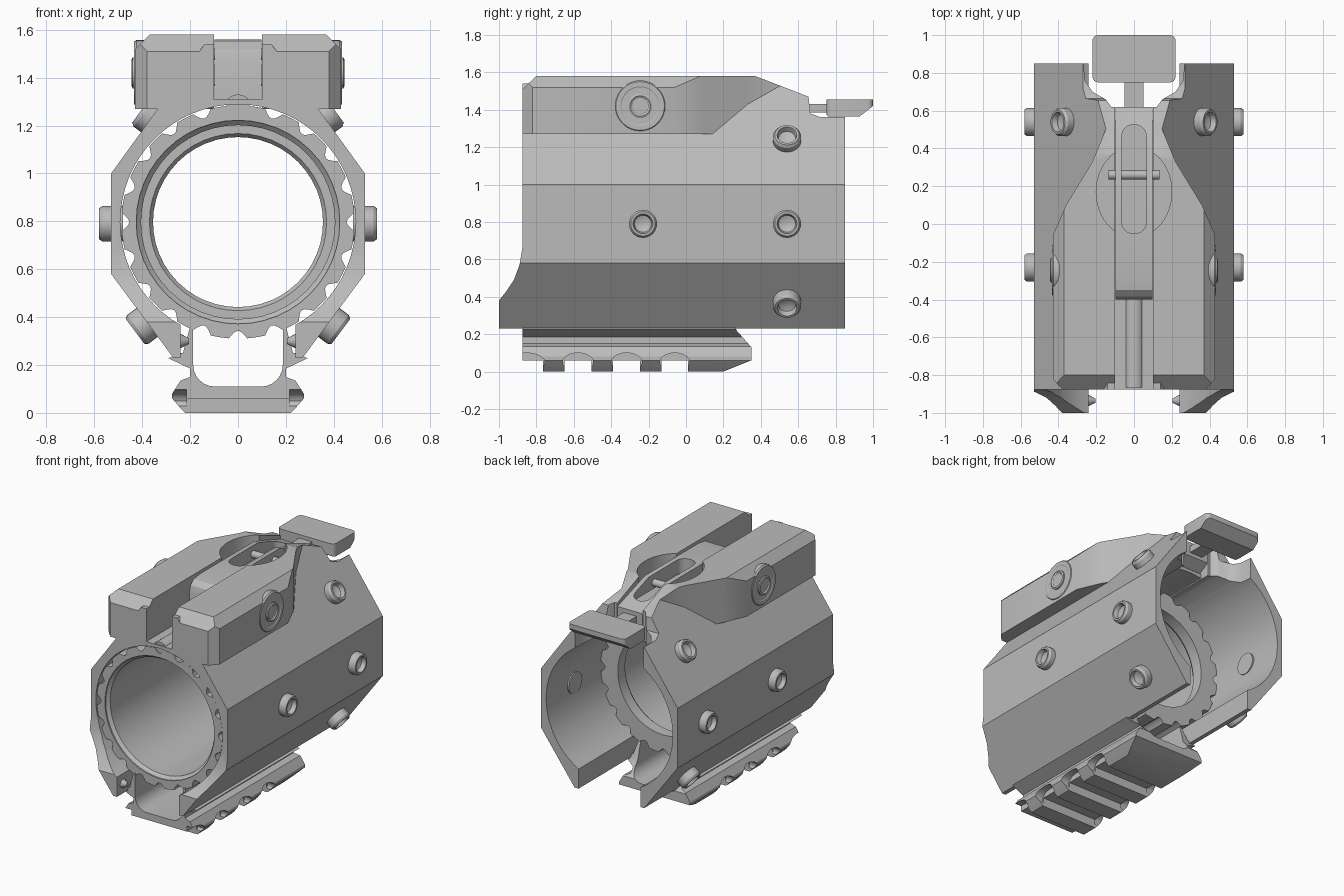
import bpy, bmesh, math
from mathutils import Vector

cube = bpy.data.objects.get("Cube")
if cube:
    bpy.data.objects.remove(cube, do_unlink=True)

grey = bpy.data.materials.new("plain_grey")
grey.use_nodes = True
grey.diffuse_color = (0.5, 0.5, 0.5, 1)
grey.node_tree.nodes["Principled BSDF"].inputs["Base Color"].default_value = (0.5, 0.5, 0.5, 1)
CZ = 0.797  # height of the bore axis


def finish(name, bm):
    bmesh.ops.recalc_face_normals(bm, faces=bm.faces)
    me = bpy.data.meshes.new(name)
    bm.to_mesh(me)
    bm.free()
    me.materials.append(grey)
    ob = bpy.data.objects.new(name, me)
    bpy.context.collection.objects.link(ob)
    return ob


def prism(name, pts, axis, a, b):
    """Extrude a 2D outline along an axis from a to b."""
    place = {"x": lambda p, h: (h, p[0], p[1]),
             "y": lambda p, h: (p[0], h, p[1]),
             "z": lambda p, h: (p[0], p[1], h)}[axis]
    bm = bmesh.new()
    lo = [bm.verts.new(place(p, a)) for p in pts]
    hi = [bm.verts.new(place(p, b)) for p in pts]
    bm.faces.new(lo)
    bm.faces.new(hi)
    for i in range(len(pts)):
        j = (i + 1) % len(pts)
        bm.faces.new((lo[i], lo[j], hi[j], hi[i]))
    return finish(name, bm)


def box(name, x0, x1, y0, y1, z0, z1):
    return prism(name, [(x0, y0), (x1, y0), (x1, y1), (x0, y1)], "z", z0, z1)


def ellipse(cx, cy, rx, ry, n=48):
    return [(cx + rx * math.cos(2 * math.pi * i / n),
             cy + ry * math.sin(2 * math.pi * i / n)) for i in range(n)]


def both(half):
    """Mirror a half outline (bottom to top) into a full one."""
    return half + [(-x, z) for x, z in reversed(half)]


def rounded(x0, x1, y0, y1, r, n=6):
    pts = []
    for k, (cx, cy) in enumerate([(x1 - r, y1 - r), (x0 + r, y1 - r), (x0 + r, y0 + r), (x1 - r, y0 + r)]):
        for i in range(n + 1):
            t = math.pi / 2 * (k + i / n)
            pts.append((cx + r * math.cos(t), cy + r * math.sin(t)))
    return pts


def lathe(name, base, direction, profile, n=28):
    """Turn (radius, height) pairs about a direction; both ends are capped."""
    q = Vector(direction).to_track_quat("Z", "Y")
    bm = bmesh.new()
    rings = [[bm.verts.new(Vector(base) + q @ Vector((r * math.cos(2 * math.pi * i / n),
              r * math.sin(2 * math.pi * i / n), h))) for i in range(n)] for r, h in profile]
    for a, b in zip(rings, rings[1:]):
        for i in range(n):
            j = (i + 1) % n
            bm.faces.new((a[i], a[j], b[j], b[i]))
    bm.faces.new(rings[0])
    bm.faces.new(rings[-1])
    return finish(name, bm)


def cut(ob, *cutters, op="DIFFERENCE"):
    """Apply booleans and discard the cutters."""
    for c in cutters:
        bpy.context.view_layer.objects.active = ob
        m = ob.modifiers.new("cut", "BOOLEAN")
        m.operation, m.solver, m.object = op, "EXACT", c
        bpy.ops.object.modifier_apply(modifier=m.name)
        bpy.data.objects.remove(c, do_unlink=True)


# Cutters shared by the shell and the upper rails
def rear_slope():
    return prism("c", [(0.37, 1.58), (0.655, 1.47), (0.665, 1.38), (0.72, 1.36),
                       (0.9, 1.36), (0.9, 1.8), (0.37, 1.8)], "x", -0.7, 0.7)


def finger_scoop():
    return prism("c", ellipse(0, 0.17, 0.2, 0.24), "z", 1.43, 1.8)


# Main shell: faceted housing, open below, with curved front prongs
shell = prism("shell", both([(0.2, 0.23), (0.27, 0.23), (0.53, 0.58), (0.53, 1.0), (0.14, 1.54)]),
              "y", -1.0, 0.85)
half_notch = [(0.1, 0.55), (0.12, 0.62), (0.15, 0.66), (0.22, 0.7), (0.26, 0.76), (0.27, 0.9)]
cut(shell,
    prism("c", [(-1.1, 0.375), (-1.0, 0.38), (-0.96, 0.43), (-0.92, 0.49), (-0.89, 0.57),
                (-0.875, 0.66), (-0.875, 1.8), (-1.1, 1.8)], "x", -0.7, 0.7),
    prism("c", ellipse(0, CZ, 0.492, 0.492, 64), "y", -1.2, 1.2),
    box("c", -0.24, 0.24, -1.2, 1.2, 0.1, 0.6),
    box("c", -0.1, 0.1, -1.0, 0.7, 1.31, 1.8),
    prism("c", both(half_notch), "z", 1.0, 1.8),
    rear_slope(), finger_scoop())

# Upper rails, with the cross bolt at each side
for s, side in ((1, "left"), (-1, "right")):
    plan = [(0.1, -0.84), (0.13, -0.875), (0.38, -0.875), (0.43, -0.82), (0.43, -0.06), (0.36, 0.1),
            (0.22, 0.33), (0.15, 0.5), (0.13, 0.62), (0.1, 0.62)]
    rail = prism(side + "_upper_rail", [(s * x, y) for x, y in plan], "z", 1.27, 1.58)
    cut(rail, prism("c", [(s * 0.43, 1.52), (s * 0.37, 1.58), (s * 0.37, 1.7), (s * 0.6, 1.7),
                          (s * 0.6, 1.52)], "y", -1, 1),
        prism("c", [(-0.95, 1.44), (-0.8, 1.58), (-0.8, 1.7), (-0.95, 1.7)], "x", -0.7, 0.7),
        rear_slope(), finger_scoop())
    lathe(side + "_bolt_collar", (s * 0.36, -0.245, 1.42), (s, 0, 0),
          [(0.137, 0), (0.137, 0.065), (0.13, 0.075), (0.105, 0.075), (0.1, 0.072), (0.09, 0.072)], 36)
    lathe(side + "_bolt", (s * 0.36, -0.245, 1.42), (s, 0, 0),
          [(0.065, 0), (0.065, 0.08), (0.055, 0.085), (0.045, 0.078)])

    # Clamp screws: flat side, upper slope and lower slope
    spots = [((0.48, -0.23, 0.79), (1, 0, 0), 0.1), ((0.48, 0.54, 0.79), (1, 0, 0), 0.1),
             ((0.335, 0.54, 1.215), (0.81, 0, 0.585), 0.085),
             ((0.35, 0.54, 0.40), (0.8, 0, -0.6), 0.1)]
    for i, ((x, y, z), (dx, dy, dz), h) in enumerate(spots):
        lathe(f"{side}_clamp_screw_{i + 1}", (s * x, y, z), (s * dx, dy, dz),
              [(0.075, 0), (0.075, h - 0.015), (0.065, h), (0.053, h), (0.045, h - 0.03), (0.02, h - 0.04)])

    # Small retaining screw inside each prong
    lathe(side + "_prong_screw", (s * 0.25, -0.935, 0.3), (-s, 0, 0), [(0.035, 0), (0.025, 0.02), (0.012, 0.045)], 16)

# Inner tube with a scalloped outside and a rear lip
scallop = []
for i in range(240):
    t = 2 * math.pi * i / 240
    r = 0.487 - 0.033 * max(0, math.cos(20 * t))
    scallop.append((r * math.cos(t), CZ + r * math.sin(t)))
tube = prism("inner_tube", scallop, "y", -0.87, 0.25)
cut(tube, lathe("c", (0, -0.9, CZ), (0, 1, 0), [(0.425, 0), (0.425, 0.04), (0.405, 0.06), (0.405, 1.05),
                                               (0.37, 1.05), (0.355, 1.07), (0.355, 1.3)], 48))

# Lower mount: neck, flange and accessory rail
mount = prism("lower_mount", both([(0.22, 0.0), (0.245, 0.025), (0.275, 0.06), (0.275, 0.08), (0.24, 0.135), (0.2, 0.15),
                                  (0.2, 0.185), (0.29, 0.228), (0.25, 0.25), (0.23, 0.25), (0.2, 0.36)]),
              "y", -0.875, 0.35)
cut(mount, prism("c", rounded(-0.187, 0.187, 0.11, 0.6, 0.09), "y", -1, 1),
    prism("c", [(0.2, -0.01), (0.2, 0.0), (0.35, 0.06), (0.35, 0.13), (0.27, 0.22), (0.22, 0.4),
                (0.5, 0.4), (0.5, -0.01)], "x", -0.5, 0.5))
for a, b in ((-0.95, -0.765), (-0.65, -0.505), (-0.39, -0.245), (-0.13, 0.01)):
    cut(mount, box("c", -0.4, 0.4, a, b, -0.1, 0.06))
    for s in (1, -1):
        cut(mount, prism("c", ellipse((a + b) / 2, 0.05, (b - a) / 2 + 0.01, 0.05, 20), "x",
                         s * 0.215, s * 0.4))

# Central lever between the rails, with a rounded groove and hinge pin
lever = prism("lever", [(-0.4, 1.29), (-0.4, 1.47), (-0.385, 1.52), (-0.35, 1.55), (-0.28, 1.56),
                        (0.32, 1.56), (0.62, 1.46), (0.62, 1.36), (0.5, 1.29)], "x", -0.098, 0.098)
cut(lever, prism("c", rounded(-0.065, 0.065, -0.05, 0.525, 0.06), "z", 1.46, 1.8))
prism("hinge_pin", ellipse(0.26, 1.5, 0.025, 0.025, 16), "x", -0.135, 0.135)
prism("front_channel", ellipse(0, 1.29, 0.05, 0.04, 20), "y", -0.865, -0.38)

# Rear stem and thumb tab
box("tab_stem", -0.05, 0.05, 0.6, 0.78, 1.385, 1.43)
tab = prism("thumb_tab", rounded(-0.22, 0.22, 0.75, 1.0, 0.03, 4), "z", 1.355, 1.455)
cut(tab, prism("c", [(0.7, 1.3), (0.7, 1.41), (0.76, 1.365), (0.93, 1.365), (1.0, 1.42), (1.1, 1.42),
                     (1.1, 1.3)], "x", -0.5, 0.5))

# Smooth the round surfaces, keep the creases
for ob in bpy.context.view_layer.objects:
    ob.select_set(ob.type == "MESH" and grey.name in ob.data.materials)
bpy.context.view_layer.objects.active = shell
bpy.ops.object.shade_smooth_by_angle(angle=math.radians(30))
